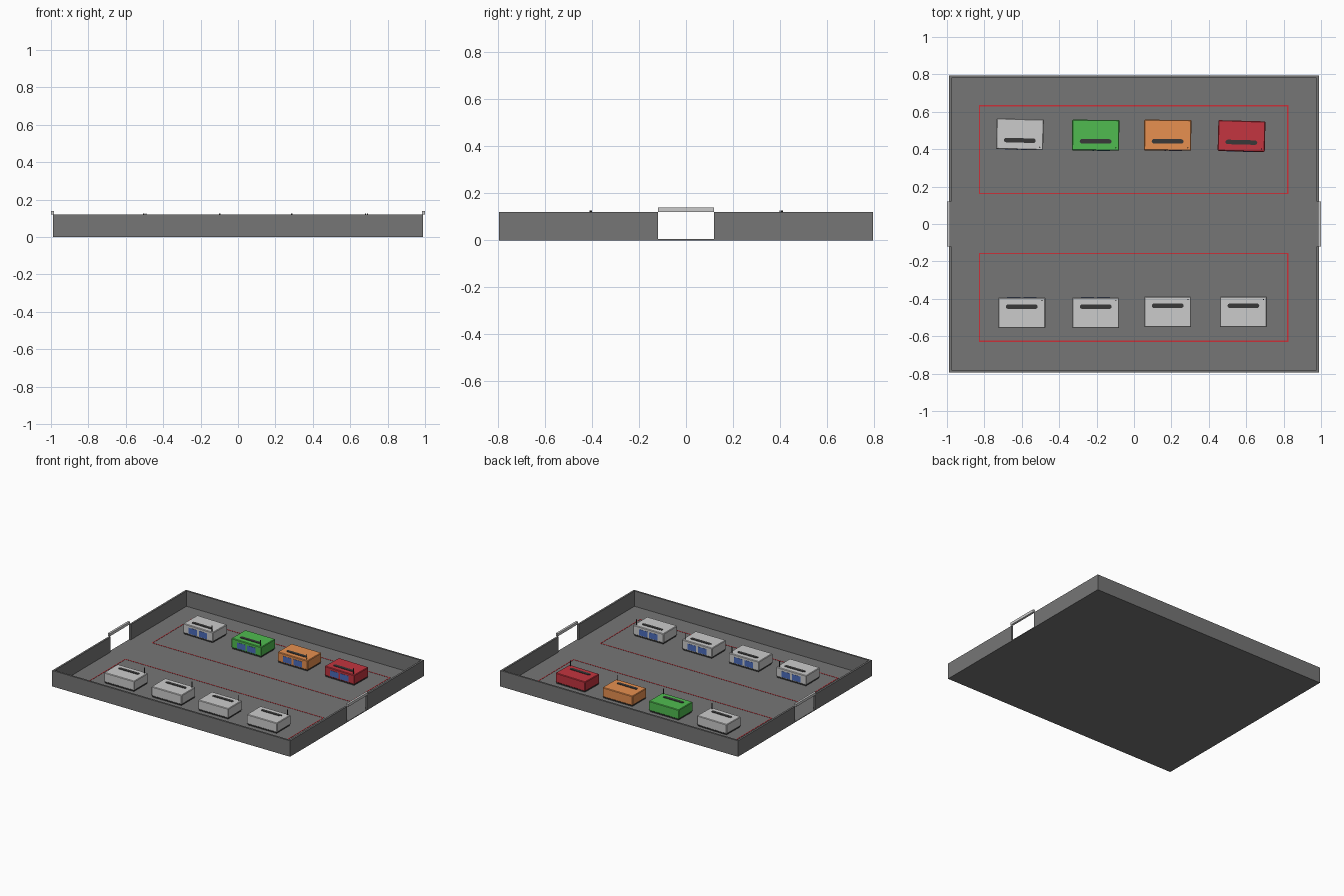
import bpy, math
from mathutils import Matrix

if "Cube" in bpy.data.objects:
    bpy.data.objects.remove(bpy.data.objects["Cube"])


def mat(name, rgb):
    m = bpy.data.materials.new(name)
    m.diffuse_color = (*rgb, 1)
    m.use_nodes = True
    m.node_tree.nodes["Principled BSDF"].inputs["Base Color"].default_value = m.diffuse_color
    return m


DARK = mat("dark_grey", (0.18, 0.18, 0.18))
BLACK = mat("black", (0.04, 0.04, 0.04))
RED_LINE = mat("line_red", (0.6, 0.03, 0.04))
BLUE = mat("glass_blue", (0.07, 0.15, 0.5))
GREEN = mat("green", (0.08, 0.5, 0.08))
ORANGE = mat("orange", (0.8, 0.28, 0.08))
RED = mat("red", (0.55, 0.035, 0.05))


def box(name, lo, hi, material=None, frame=Matrix(), bevel=0):
    size = [b - a for a, b in zip(lo, hi)]
    mid = [(a + b) / 2 for a, b in zip(lo, hi)]
    bpy.ops.mesh.primitive_cube_add(size=1)
    o = bpy.context.object
    o.name = name
    o.data.transform(Matrix.Translation(mid) @ Matrix.Diagonal((*size, 1)))
    o.matrix_world = frame
    if material:
        o.data.materials.append(material)
    if bevel:
        b = o.modifiers.new("bevel", "BEVEL")
        b.width, b.segments = bevel, 1
    return o


# Tray floor and walls, with an opening in each side wall
X, Y, H, T = 0.99, 0.795, 0.12, 0.014
box("floor", (-X, -Y, 0), (X, Y, 0.005), DARK)
for s, n in ((-1, "front"), (1, "back")):
    y0, y1 = sorted((s * Y, s * (Y - T)))
    box(n + "_wall", (-X, y0, 0), (X, y1, H), DARK)
for s, n in ((-1, "left"), (1, "right")):
    x0, x1 = sorted((s * X, s * (X - T)))
    box(n + "_wall_front", (x0, -Y + T, 0), (x1, -0.12, H), DARK)
    box(n + "_wall_back", (x0, 0.12, 0), (x1, Y - T, H), DARK)
    x0, x1 = sorted((s * 0.984, s * 1.0))
    box(n + "_gate_bar", (x0, -0.12, 0.12), (x1, 0.12, 0.14))

# Red marking lines around each row
for n, y0, y1 in (("front", -0.63, -0.155), ("back", 0.16, 0.635)):
    w, x0, x1, z0, z1 = 0.006, -0.83, 0.825, 0.004, 0.0065
    box(n + "_line_a", (x0, y0, z0), (x1, y0 + w, z1), RED_LINE)
    box(n + "_line_b", (x0, y1 - w, z0), (x1, y1, z1), RED_LINE)
    box(n + "_line_c", (x0, y0 + w, z0), (x0 + w, y1 - w, z1), RED_LINE)
    box(n + "_line_d", (x1 - w, y0 + w, z0), (x1, y1 - w, z1), RED_LINE)


def slot(name, frame, y):
    # flat capsule on the roof
    r, half, z0, z1 = 0.012, 0.073, 0.084, 0.088
    pts = []
    for sx, start in ((1, -90), (-1, 90)):
        for i in range(7):
            a = math.radians(start + i * 30)
            pts.append((sx * half + r * math.cos(a), y + r * math.sin(a)))
    n = len(pts)
    verts = [(a, b, z) for z in (z0, z1) for a, b in pts]
    faces = [list(range(n))[::-1], list(range(n, 2 * n))]
    faces += [[i, (i + 1) % n, n + (i + 1) % n, n + i] for i in range(n)]
    me = bpy.data.meshes.new(name)
    me.from_pydata(verts, [], faces)
    me.materials.append(BLACK)
    o = bpy.data.objects.new(name, me)
    bpy.context.collection.objects.link(o)
    o.matrix_world = frame


def cabin(tag, x, y, turn, colour):
    # s points from the cabin towards the middle of the tray
    s = -1 if y > 0 else 1
    f = Matrix.Translation((x, y, 0)) @ Matrix.Rotation(math.radians(turn), 4, "Z")
    box(tag + "_base", (-0.12, -0.077, 0.005), (0.12, 0.077, 0.016), BLACK, f)
    box(tag + "_body", (-0.126, -0.082, 0.014), (0.126, 0.082, 0.085), colour, f, 0.004)
    slot(tag + "_roof_slot", f, s * 0.033)
    y0, y1 = sorted((s * 0.081, s * 0.0835))
    for i, x0 in enumerate((-0.078, 0.008)):
        box(f"{tag}_window_{i}", (x0, y0, 0.022), (x0 + 0.07, y1, 0.066), BLUE, f)
    bpy.ops.mesh.primitive_cylinder_add(vertices=8, radius=0.003, depth=0.043)
    o = bpy.context.object
    o.name = tag + "_antenna"
    o.data.materials.append(BLACK)
    o.matrix_world = f @ Matrix.Translation((0.108, s * 0.067, 0.1045))


# Two facing rows of cabins
for i, (x, y, turn, colour) in enumerate((
        (-0.61, 0.48, -1.5, None), (-0.205, 0.475, -0.5, GREEN),
        (0.18, 0.475, -0.5, ORANGE), (0.575, 0.47, -1.5, RED),
        (-0.6, -0.475, 0, None), (-0.205, -0.475, 0, None),
        (0.18, -0.47, 0, None), (0.585, -0.47, 0, None))):
    cabin(f"cabin_{i}", x, y, turn, colour)
